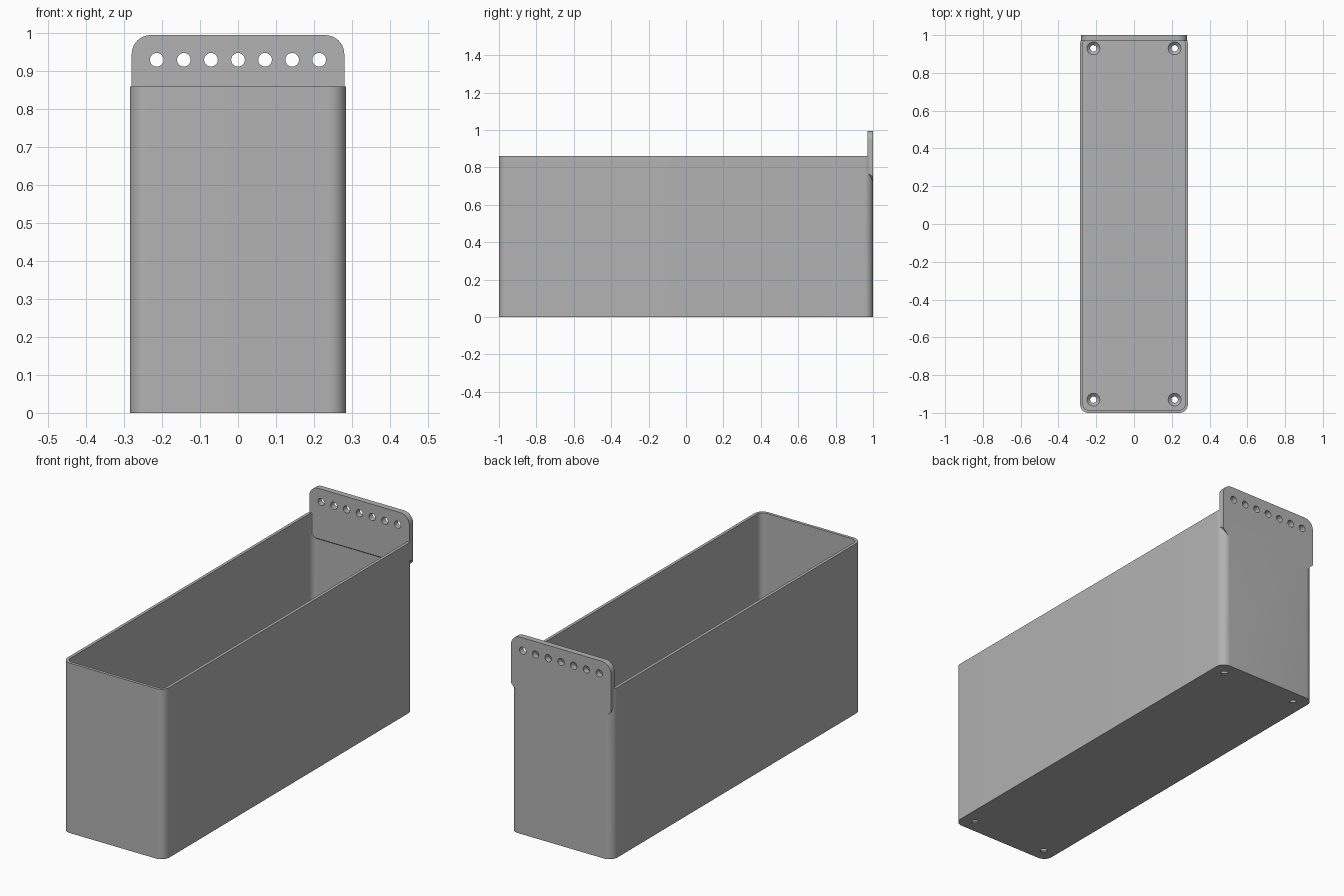
import bpy, bmesh, math
from mathutils import Matrix, Vector

cube = bpy.data.objects.get("Cube")
if cube:
    bpy.data.objects.remove(cube, do_unlink=True)

HALF_X, HALF_Y, RIM = 0.285, 1.0, 0.86
WALL, FLOOR, RADIUS = 0.015, 0.02, 0.045
PLATE_X, PLATE_TOP, PLATE_LOW, PLATE_FRONT = 0.28, 0.995, 0.72, 0.97

grey = bpy.data.materials.new("plain grey")
grey.use_nodes = True
colour = (0.45, 0.45, 0.45, 1)
grey.diffuse_color = colour
grey.node_tree.nodes["Principled BSDF"].inputs["Base Color"].default_value = colour


def add_object(name, bm):
    bmesh.ops.recalc_face_normals(bm, faces=bm.faces)
    mesh = bpy.data.meshes.new(name)
    bm.to_mesh(mesh)
    bm.free()
    mesh.materials.append(grey)
    ob = bpy.data.objects.new(name, mesh)
    bpy.context.collection.objects.link(ob)
    return ob


def arc(cx, cy, r, start, steps=10):
    """Quarter circle, counter-clockwise from the start angle in degrees."""
    angles = [math.radians(start + 90 * i / steps) for i in range(steps + 1)]
    return [(cx + r * math.cos(a), cy + r * math.sin(a)) for a in angles]


def prism(points, direction):
    bm = bmesh.new()
    face = bm.faces.new([bm.verts.new(p) for p in points])
    top = bmesh.ops.extrude_face_region(bm, geom=[face])["geom"]
    moved = [v for v in top if isinstance(v, bmesh.types.BMVert)]
    bmesh.ops.translate(bm, verts=moved, vec=Vector(direction))
    return bm


def rounded_box(name, hx, hy, r, z0, z1):
    corners = [(1, 1, 0), (-1, 1, 90), (-1, -1, 180), (1, -1, 270)]
    pts = [p for sx, sy, a in corners
           for p in arc(sx * (hx - r), sy * (hy - r), r, a)]
    return add_object(name, prism([(x, y, z0) for x, y in pts], (0, 0, z1 - z0)))


def boolean(target, tool, operation):
    mod = target.modifiers.new(operation, 'BOOLEAN')
    mod.operation, mod.solver, mod.object = operation, 'EXACT', tool
    bpy.context.view_layer.objects.active = target
    bpy.ops.object.modifier_apply(modifier=mod.name)
    bpy.data.objects.remove(tool, do_unlink=True)


# Open bin with rounded upright corners
tray = rounded_box("storage_bin", HALF_X, HALF_Y, RADIUS, 0, RIM)
cavity = rounded_box("cavity_cutter", HALF_X - WALL, HALF_Y - WALL,
                     RADIUS - WALL, FLOOR, RIM + 0.2)
boolean(tray, cavity, 'DIFFERENCE')

# Hanging plate with rounded top and tapered lower corners
r, taper = 0.05, 0.03
outline = arc(PLATE_X - r, PLATE_TOP - r, r, 0) + arc(r - PLATE_X, PLATE_TOP - r, r, 90)
outline += [(-PLATE_X, PLATE_LOW + taper), (taper - PLATE_X, PLATE_LOW),
            (PLATE_X - taper, PLATE_LOW), (PLATE_X, PLATE_LOW + taper)]
bm = prism([(x, HALF_Y, z) for x, z in outline], (0, PLATE_FRONT - HALF_Y, 0))
for v in bm.verts:
    if v.co.z < RIM and v.co.y < HALF_Y - 0.01:
        v.co.z += 0.02  # sloped underside
plate = add_object("hanging_plate", bm)
boolean(tray, plate, 'UNION')

# Row of plate holes and countersunk floor holes
bm = bmesh.new()
for i in range(-3, 4):
    place = Matrix.Translation((i * 0.0713, 0.985, 0.93)) @ Matrix.Rotation(math.pi / 2, 4, 'X')
    bmesh.ops.create_cone(bm, cap_ends=True, segments=32, radius1=0.018,
                          radius2=0.018, depth=0.1, matrix=place)
for x in (-0.215, 0.215):
    for y in (-0.93, 0.93):
        # One lathe per hole: straight shank, cone, straight top
        rings = []
        for rad, z in ((0.017, -0.02), (0.017, 0.004), (0.034, FLOOR), (0.034, FLOOR + 0.01)):
            rings.append([bm.verts.new((x + rad * math.cos(math.tau * k / 32),
                                        y + rad * math.sin(math.tau * k / 32), z))
                          for k in range(32)])
        for low, high in zip(rings, rings[1:]):
            for k in range(32):
                n = (k + 1) % 32
                bm.faces.new((low[k], low[n], high[n], high[k]))
        bm.faces.new(rings[0][::-1])
        bm.faces.new(rings[-1])
boolean(tray, add_object("hole_cutter", bm), 'DIFFERENCE')

# Smooth rounded corners, crisp edges
bpy.ops.object.select_all(action='DESELECT')
tray.select_set(True)
bpy.context.view_layer.objects.active = tray
bpy.ops.object.shade_smooth_by_angle(angle=math.radians(30))
